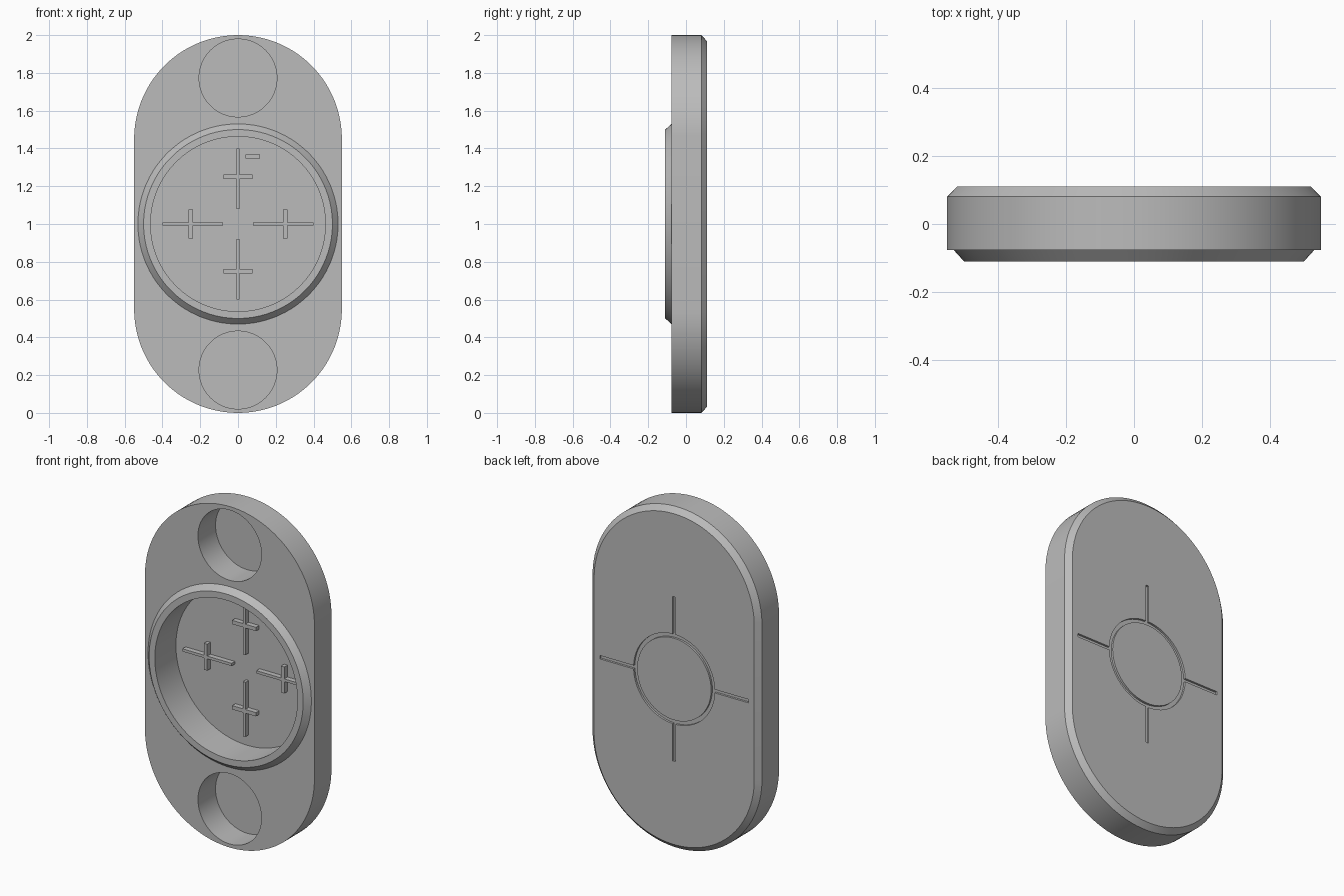
import bpy, bmesh, math
from mathutils import Vector

old = bpy.data.objects.get("Cube")
if old:
    bpy.data.objects.remove(old, do_unlink=True)

grey = bpy.data.materials.new("plain grey")
grey.use_nodes = True
grey.diffuse_color = (0.5, 0.5, 0.5, 1)
grey.node_tree.nodes["Principled BSDF"].inputs["Base Color"].default_value = (0.5, 0.5, 0.5, 1)

MID = 1.0        # height of the centre
FLOOR = 0.086    # depth of the pocket floors
BACK = 0.11
SIDES = 96


def make(name, bm):
    bmesh.ops.recalc_face_normals(bm, faces=bm.faces)
    mesh = bpy.data.meshes.new(name)
    bm.to_mesh(mesh)
    bm.free()
    mesh.materials.append(grey)
    obj = bpy.data.objects.new(name, mesh)
    bpy.context.collection.objects.link(obj)
    return obj


def loft(name, sections, z=MID, straight=0.0, closed=False):
    """Round or stadium outlines (radius, y) joined along y."""
    bm = bmesh.new()
    loops = []
    for r, y in sections:
        loop = []
        for i in range(SIDES):
            a = (i + 0.5) * math.tau / SIDES
            shift = math.copysign(straight, math.sin(a))
            loop.append(bm.verts.new((r * math.cos(a), y, z + r * math.sin(a) + shift)))
        loops.append(loop)
    pairs = list(zip(loops, loops[1:]))
    if closed:
        pairs.append((loops[-1], loops[0]))
    else:
        bm.faces.new(loops[0])
        bm.faces.new(loops[-1])
    for a, b in pairs:
        for i in range(SIDES):
            j = (i + 1) % SIDES
            bm.faces.new((a[i], a[j], b[j], b[i]))
    return make(name, bm)


def box(name, centre, size):
    bm = bmesh.new()
    bmesh.ops.create_cube(bm, size=1)
    for v in bm.verts:
        v.co = Vector(c + p * s for c, p, s in zip(centre, v.co, size))
    return make(name, bm)


def combine(target, other, operation):
    mod = target.modifiers.new(operation.lower(), 'BOOLEAN')
    mod.operation = operation
    mod.solver = 'EXACT'
    mod.object = other
    bpy.context.view_layer.objects.active = target
    bpy.ops.object.modifier_apply(modifier=mod.name)
    bpy.data.objects.remove(other, do_unlink=True)


# Plate with a bevelled back edge
plate = loft("plate", [(0.55, -0.077), (0.55, 0.081), (0.52, BACK)], straight=0.45)

# Raised tapering rim and the deep round pocket inside it
combine(plate, loft("rim", [(0.53, 0.0), (0.53, -0.077), (0.5, -0.11)]), 'UNION')
combine(plate, loft("pocket", [(0.463, -0.3), (0.463, FLOOR)]), 'DIFFERENCE')

# Round holes at both ends
for side in (-1, 1):
    hole = loft("end_hole", [(0.206, -0.3), (0.206, FLOOR)], z=MID + side * 0.773)
    combine(plate, hole, 'DIFFERENCE')

# Shallow ring and four spokes cut into the back
DEEP = 0.012
ring = [(0.24, BACK - DEEP), (0.263, BACK - DEEP), (0.263, 0.2), (0.24, 0.2)]
combine(plate, loft("back_ring", ring, closed=True), 'DIFFERENCE')
for dx, dz in ((1, 0), (-1, 0), (0, 1), (0, -1)):
    size = (0.23 if dx else 0.02, 0.1, 0.23 if dz else 0.02)
    centre = (dx * 0.367, BACK - DEEP + 0.05, MID + dz * 0.367)
    combine(plate, box("back_spoke", centre, size), 'DIFFERENCE')

# Raised crosses on the pocket floor
HIGH = 0.03
y = FLOOR - HIGH / 2 + 0.002
thick = HIGH + 0.004
for label, dx, dz in (("left", 1, 0), ("right", -1, 0), ("top", 0, 1), ("bottom", 0, -1)):
    cross = box(label + "_cross", (dx * 0.24, y, MID + dz * 0.24),
                (0.32 if dx else 0.016, thick, 0.32 if dz else 0.016))
    bar = box("cross_bar", (dx * 0.25, y, MID + dz * 0.25),
              (0.022 if dx else 0.155, thick, 0.022 if dz else 0.155))
    combine(cross, bar, 'UNION')

# Small dash beside the top cross
box("dash", (0.079, y, 1.357), (0.077, thick, 0.021))

# Smooth round walls with crisp edges
bpy.ops.object.select_all(action='DESELECT')
plate.select_set(True)
bpy.context.view_layer.objects.active = plate
bpy.ops.object.shade_smooth_by_angle(angle=math.radians(30))
